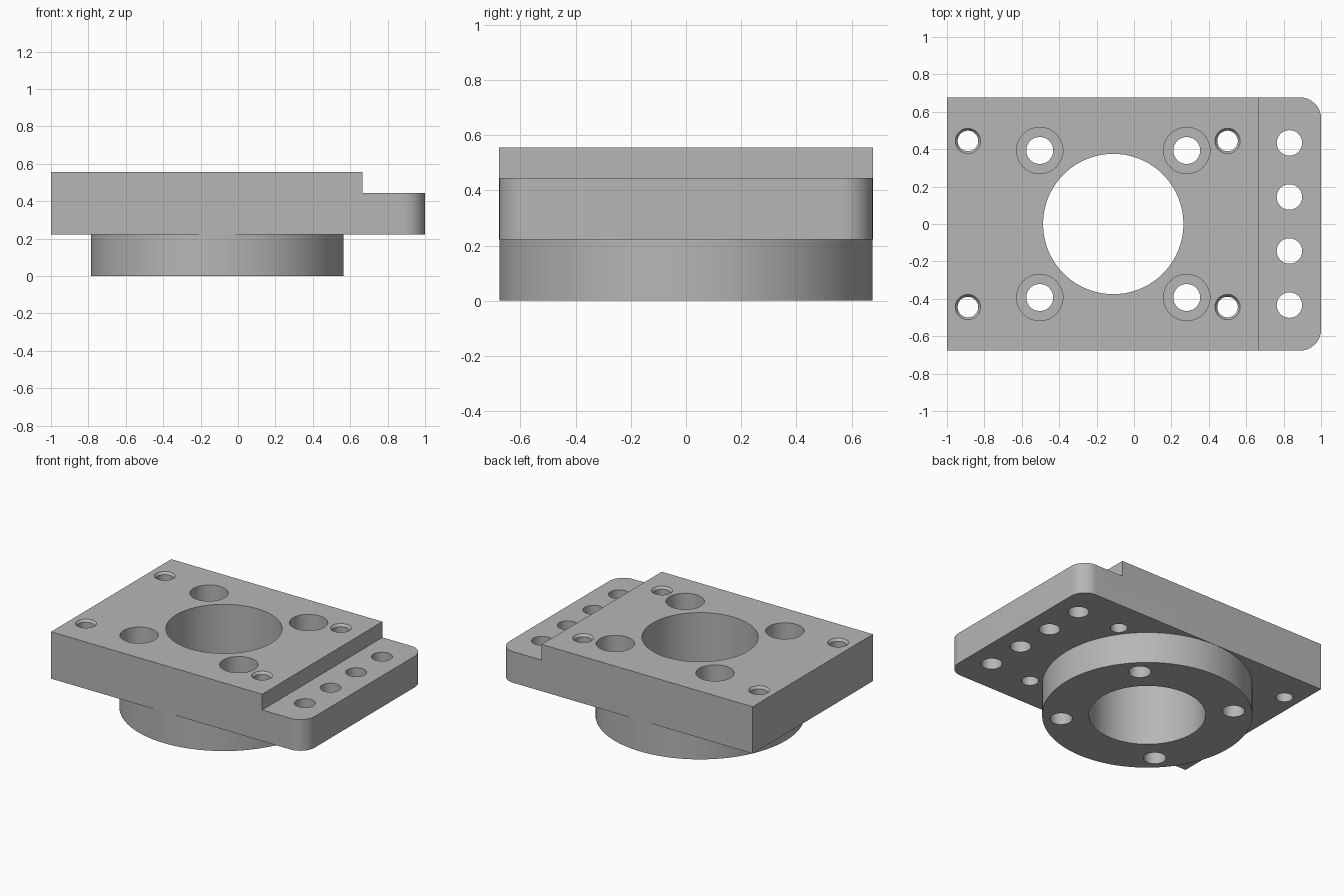
import bpy, bmesh, math

if "Cube" in bpy.data.objects:
    bpy.data.objects.remove(bpy.data.objects["Cube"])

HALF_W = 0.677              # half width of plate, also radius of round boss
CX = -0.111                 # boss / bore axis
Z_BOSS, Z_STEP, Z_TOP = 0.222, 0.444, 0.556

grey = bpy.data.materials.new("plain_grey")
grey.diffuse_color = (0.47, 0.47, 0.47, 1)
grey.use_nodes = True
grey.node_tree.nodes["Principled BSDF"].inputs["Base Color"].default_value = grey.diffuse_color


def prism(name, pts, z0, z1):
    """Extrude a 2D outline from z0 to z1."""
    bm = bmesh.new()
    face = bm.faces.new([bm.verts.new((x, y, z0)) for x, y in pts])
    ext = bmesh.ops.extrude_face_region(bm, geom=[face])
    for v in ext["geom"]:
        if isinstance(v, bmesh.types.BMVert):
            v.co.z = z1
    return finish(name, bm)


def cone(name, x, y, r0, r1, z0, z1, n=48):
    """Cylinder or cone standing on z0."""
    bm = bmesh.new()
    bmesh.ops.create_cone(bm, cap_ends=True, segments=n, radius1=r0,
                          radius2=r1, depth=z1 - z0)
    bmesh.ops.translate(bm, verts=bm.verts, vec=(x, y, (z0 + z1) / 2))
    return finish(name, bm)


def finish(name, bm):
    bmesh.ops.recalc_face_normals(bm, faces=bm.faces)
    me = bpy.data.meshes.new(name)
    bm.to_mesh(me)
    bm.free()
    me.materials.append(grey)
    ob = bpy.data.objects.new(name, me)
    bpy.context.collection.objects.link(ob)
    return ob


def boolean(target, tool, op):
    """Apply a boolean and remove the helper."""
    bpy.context.view_layer.objects.active = target
    mod = target.modifiers.new(op.lower(), 'BOOLEAN')
    mod.operation, mod.object, mod.solver = op, tool, 'EXACT'
    bpy.ops.object.modifier_apply(modifier=mod.name)
    bpy.data.objects.remove(tool, do_unlink=True)


# plate with two rounded corners on the right end
R = 0.113
outline = [(-1, HALF_W), (-1, -HALF_W)]
for sy, start in ((-1, -90), (1, 0)):
    for i in range(17):
        a = math.radians(start + 90 * i / 16)
        outline.append((1 - R + R * math.cos(a),
                        sy * (HALF_W - R) + R * math.sin(a)))
plate = prism("mounting_plate", outline, Z_BOSS, Z_TOP)

# lowered step at the right end
step = [(0.665, -1), (1.2, -1), (1.2, 1), (0.665, 1)]
boolean(plate, prism("step_cutter", step, Z_STEP, 1), 'DIFFERENCE')

# round boss underneath
boolean(plate, cone("round_boss", CX, 0, HALF_W - 0.001, HALF_W - 0.001,
                    0, 0.35, 128), 'UNION')


def drill(x, y, r0, r1, z0, z1, n=48):
    boolean(plate, cone("hole_cutter", x, y, r0, r1, z0, z1, n), 'DIFFERENCE')


# central bore
drill(CX, 0, 0.375, 0.375, -0.2, 1, 128)

for sx in (-1, 1):
    for sy in (-1, 1):
        # counterbored screw holes through the boss
        x, y = CX + sx * 0.393, sy * 0.393
        drill(x, y, 0.072, 0.072, -0.2, 1)
        drill(x, y, 0.124, 0.124, Z_TOP - 0.16, 1)
        # small corner holes with a chamfered mouth
        x, y = -0.194 + sx * 0.694, sy * 0.444
        drill(x, y, 0.055, 0.055, -0.2, 1)
        drill(x, y, 0.054, 0.068, Z_TOP - 0.018, Z_TOP + 0.0005)

# row of four holes on the step
for i in range(4):
    drill(0.831, (i - 1.5) * 0.289, 0.068, 0.068, -0.2, 1)

# smooth walls, sharp rims
bpy.ops.object.select_all(action='DESELECT')
plate.select_set(True)
bpy.context.view_layer.objects.active = plate
bpy.ops.object.shade_smooth_by_angle(angle=math.radians(30))
